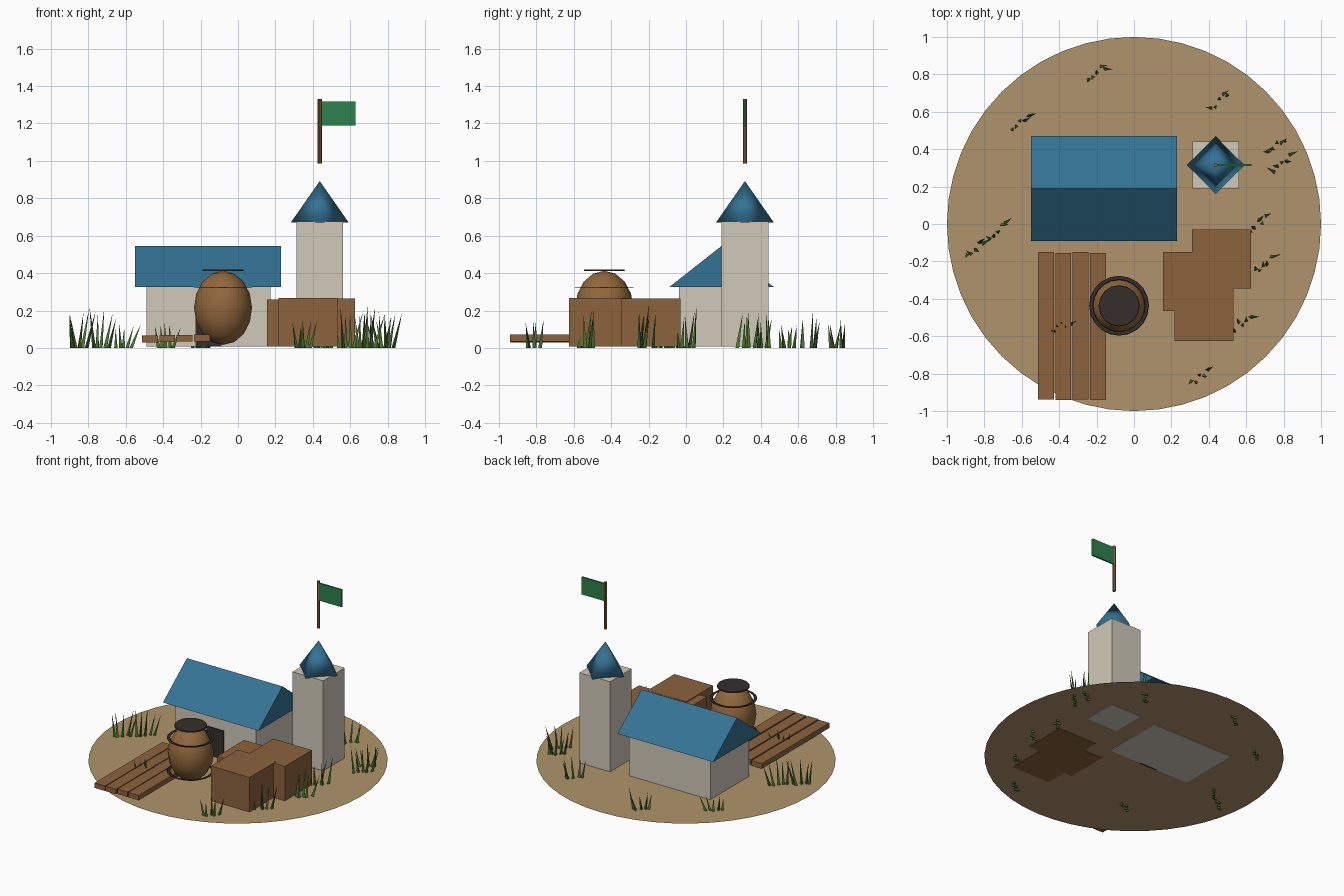
import bpy, bmesh, math, random
from mathutils import Matrix, Vector

random.seed(7)
cube = bpy.data.objects.get("Cube")
if cube:
    bpy.data.objects.remove(cube, do_unlink=True)


def material(name, r, g, b):
    m = bpy.data.materials.new(name)
    m.use_nodes = True
    m.diffuse_color = (r, g, b, 1)
    bsdf = next(n for n in m.node_tree.nodes if n.type == 'BSDF_PRINCIPLED')
    bsdf.inputs["Base Color"].default_value = (r, g, b, 1)
    bsdf.inputs["Roughness"].default_value = 0.9
    return m


SAND = material("sand", .43, .295, .145)
STONE = material("pale stone", .64, .59, .49)
ROOF = material("blue roof", .034, .17, .30)
WOOD = material("brown wood", .26, .125, .048)
CLAY = material("jar clay", .28, .135, .045)
DARK = material("dark iron", .035, .028, .024)
FLAG = material("green cloth", .026, .22, .075)
GRASS = material("grass green", .075, .18, .03)


def finish(name, bm, mat, smooth=False):
    bmesh.ops.recalc_face_normals(bm, faces=bm.faces)
    mesh = bpy.data.meshes.new(name)
    for f in bm.faces:
        f.smooth = smooth
    bm.to_mesh(mesh)
    bm.free()
    mesh.materials.append(mat)
    ob = bpy.data.objects.new(name, mesh)
    bpy.context.collection.objects.link(ob)
    return ob


def box(name, mat, x0, x1, y0, y1, z0, z1):
    bm = bmesh.new()
    bmesh.ops.create_cube(bm, size=1)
    bmesh.ops.scale(bm, vec=(x1 - x0, y1 - y0, z1 - z0), verts=bm.verts)
    bmesh.ops.translate(bm, vec=((x0 + x1) / 2, (y0 + y1) / 2, (z0 + z1) / 2), verts=bm.verts)
    return finish(name, bm, mat)


def cone(name, mat, r1, r2, x, y, z0, z1, sides, smooth=False):
    bm = bmesh.new()
    bmesh.ops.create_cone(bm, cap_ends=True, segments=sides, radius1=r1, radius2=r2, depth=z1 - z0)
    bmesh.ops.translate(bm, vec=(x, y, (z0 + z1) / 2), verts=bm.verts)
    return finish(name, bm, mat, smooth)


BASE = .007

# Flat round ground
bm = bmesh.new()
bmesh.ops.create_circle(bm, cap_ends=True, segments=48, radius=1)
bmesh.ops.translate(bm, vec=(0, 0, .011), verts=bm.verts)
finish("ground", bm, SAND)

# House: walls, door and gabled roof
box("house_walls", STONE, -.49, .174, -.037, .417, BASE, .33)
box("house_door", DARK, -.227, -.087, -.045, -.03, BASE, .22)
bm = bmesh.new()
gable = [bm.verts.new((-.55, y, z)) for y, z in ((-.09, .325), (.47, .325), (.19, .545))]
end = bmesh.ops.extrude_face_region(bm, geom=[bm.faces.new(gable)])
bmesh.ops.translate(bm, vec=(.78, 0, 0), verts=[v for v in end["geom"] if isinstance(v, bmesh.types.BMVert)])
# Close the first end if the extrusion consumed it
bmesh.ops.holes_fill(bm, edges=bm.edges, sides=3)
finish("house_roof", bm, ROOF)

# Tower with diamond-set spire, pole and flag
TX, TY = .437, .315
box("tower", STONE, TX - .125, TX + .125, TY - .125, TY + .125, BASE, .675)
cone("tower_roof", ROOF, .155, 0, TX, TY, .67, .892, 4, smooth=True)
cone("flag_pole", WOOD, .011, .011, TX, TY, .985, 1.33, 8)
box("flag", FLAG, TX, .628, TY - .006, TY + .006, 1.19, 1.318)

# Crates
S = .315
for i, (x, y, top) in enumerate(((.31, -.345, .265), (.155, -.465, .26), (.217, -.625, .266))):
    box(f"crate_{i + 1}", WOOD, x, x + S, y, y + S, BASE, top)

# Planks
for i in range(4):
    x = -.513 + i * .0925
    dy = -.004 * (i % 2)
    dz = .002 * i
    box(f"plank_{i + 1}", WOOD, x, x + .085, -.938 + dy, -.15 + dy, .029 + dz, .066 + dz)

# Jar: rounded body, flat lid and two flat hoops
JX, JY = -.08, -.437
bm = bmesh.new()
bmesh.ops.create_uvsphere(bm, u_segments=12, v_segments=8, radius=1)
bmesh.ops.scale(bm, vec=(.155, .155, .198), verts=bm.verts)
bmesh.ops.translate(bm, vec=(JX, JY, .214), verts=bm.verts)
finish("jar_body", bm, CLAY, True)
cone("jar_lid", DARK, .11, .108, JX, JY, .411, .42, 16)


def hoop(name, z, major=.149, minor=.011, flat=.1):
    bm = bmesh.new()
    for k in range(6):
        a = math.tau * k / 6
        bm.verts.new((major + minor * math.cos(a), 0, minor * flat * math.sin(a)))
    ring = list(bm.verts)
    for k in range(6):
        bm.edges.new((ring[k], ring[(k + 1) % 6]))
    bmesh.ops.spin(bm, geom=bm.verts[:] + bm.edges[:], cent=(0, 0, 0), axis=(0, 0, 1),
                   angle=math.tau, steps=20, use_merge=True)
    bmesh.ops.remove_doubles(bm, verts=bm.verts, dist=.00005)
    bmesh.ops.translate(bm, vec=(JX, JY, z), verts=bm.verts)
    finish(name, bm, DARK, True)


hoop("jar_upper_hoop", .325)
hoop("jar_lower_hoop", .08)

# Grass clumps: x, y, height of the tallest blade
CLUMPS = ((-.2, .82, .16), (-.61, .545, .14), (-.73, -.035, .22), (-.85, -.13, .24),
          (.455, .66, .2), (.765, .43, .2), (.79, .32, .2), (.665, 0, .23),
          (.69, -.22, .24), (.58, -.53, .24), (.35, -.81, .16), (-.385, -.55, .14))
for i, (cx, cy, h) in enumerate(CLUMPS):
    bm = bmesh.new()
    for k in range(5):
        t = k / 2 - 1
        height = h * random.uniform(.7, 1)
        root = Vector((cx + .04 * t, cy + .03 * t + random.uniform(-.02, .02), 0))
        lean = Vector((.025 * t + random.uniform(-.02, .03), random.uniform(-.02, .03), 0))
        blade = bmesh.ops.create_cone(bm, cap_ends=True, segments=3, radius1=.012, radius2=0,
                                      depth=height)["verts"]
        bmesh.ops.rotate(bm, verts=blade, cent=(0, 0, 0),
                         matrix=Matrix.Rotation(random.uniform(0, math.tau), 3, 'Z'))
        for v in blade:
            f = v.co.z / height + .5
            v.co += root + lean * f + Vector((0, 0, height / 2))
    finish(f"grass_clump_{i + 1}", bm, GRASS)
